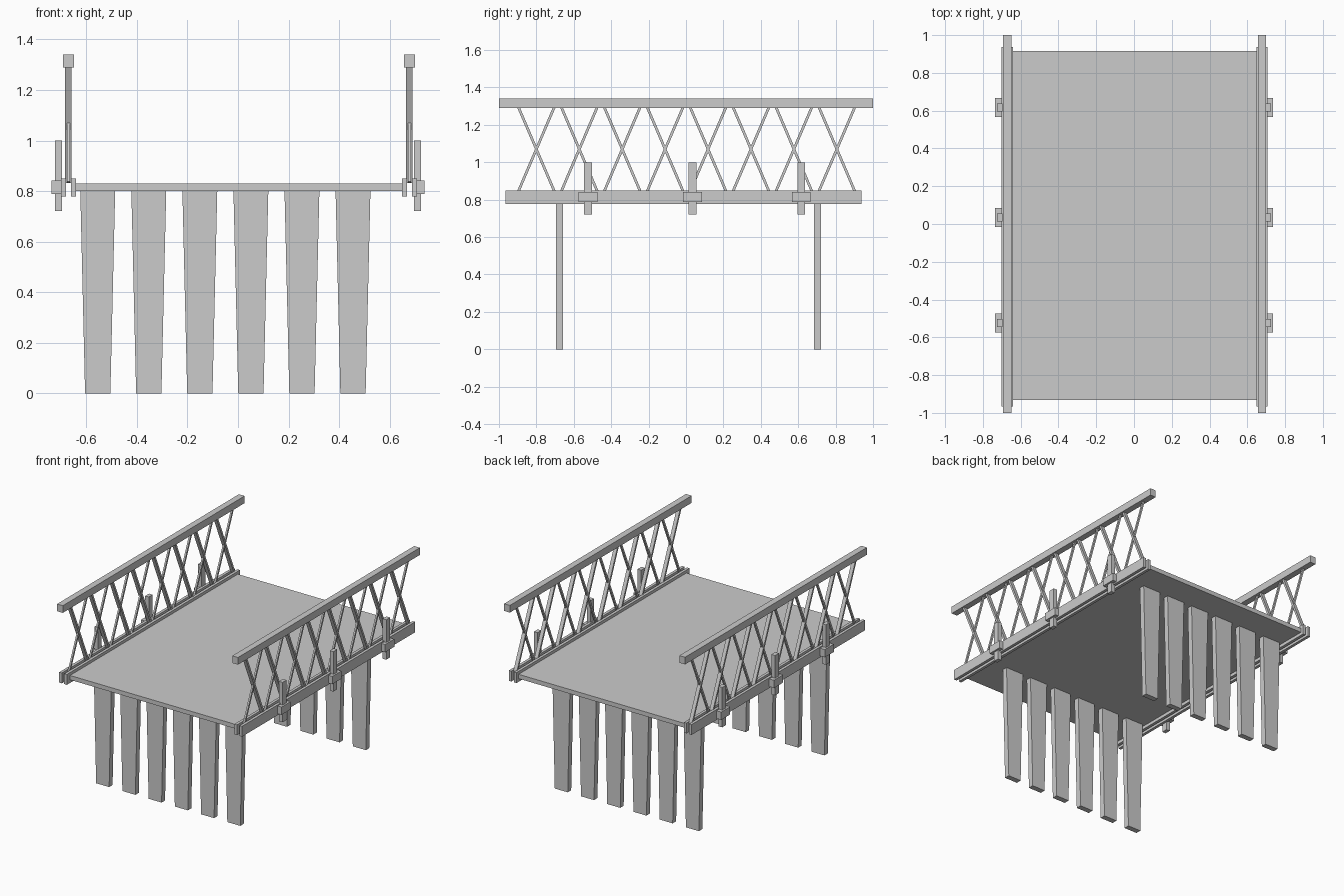
import bpy
import bmesh
from math import atan, hypot
from mathutils import Matrix, Vector

if "Cube" in bpy.data.objects:
    bpy.data.objects.remove(bpy.data.objects["Cube"])


def add_hull_box(bm, lo, hi, top_flare=0.0, matrix=Matrix()):
    """Box between two corners; the top can flare outward along x."""
    verts = bmesh.ops.create_cube(bm, size=1.0)["verts"]
    lo, hi = Vector(lo), Vector(hi)
    for v in verts:
        top = v.co.z > 0
        side = 1 if v.co.x > 0 else -1
        for i in range(3):
            v.co[i] = hi[i] if v.co[i] > 0 else lo[i]
        if top:
            v.co.x += side * top_flare
        v.co = matrix @ v.co


def finish(name, bm):
    mesh = bpy.data.meshes.new(name)
    bm.to_mesh(mesh)
    bm.free()
    obj = bpy.data.objects.new(name, mesh)
    bpy.context.collection.objects.link(obj)
    return obj


def box(name, lo, hi):
    bm = bmesh.new()
    add_hull_box(bm, lo, hi)
    return finish(name, bm)


# Deck slab
box("deck", (-0.643, -0.931, 0.80), (0.651, 0.915, 0.83))

# Two rows of piles, wider at the top
for row, y in (("front", -0.677), ("back", 0.703)):
    bm = bmesh.new()
    for i in range(6):
        x = -0.555 + 0.202 * i
        add_hull_box(bm, (x - 0.05, y - 0.019, 0), (x + 0.05, y + 0.019, 0.80), 0.019)
    finish(row + "_piles", bm)

# Railings on both sides
SLOPE = 0.427          # brace run per unit of height
Z_LOW, Z_HIGH = 0.83, 1.30
for side, s, xc in (("left", -1, -0.671), ("right", 1, 0.678)):
    # Handrail
    box(side + "_handrail", (xc - 0.022, -1, 1.29), (xc + 0.022, 1, 1.34))

    # Pair of lower beams holding the lattice between them
    for part, off in (("outer", s * 0.0195), ("inner", -s * 0.0195)):
        x = xc + off
        box(f"{side}_{part}_beam", (x - 0.01, -0.966, 0.778), (x + 0.01, 0.938, 0.85))

    # Crossed lattice braces: one direction thin, the other wide in x
    half = (Z_HIGH - Z_LOW) / 2 * hypot(1, SLOPE)
    bm = bmesh.new()
    for i in range(8):
        centre = Vector((xc, -0.80 + 0.2295 * i, 1.07))
        for lean, hx in ((-1, 0.006), (1, 0.013)):
            m = Matrix.Translation(centre) @ Matrix.Rotation(lean * atan(SLOPE), 4, "X")
            add_hull_box(bm, (-hx, -0.007, -half), (hx, 0.007, half), matrix=m)
    finish(side + "_lattice", bm)

    # Short outer posts with their clamp blocks
    posts, clamps = bmesh.new(), bmesh.new()
    for y in (-0.524, 0.035, 0.616):
        x = s * 0.711
        add_hull_box(posts, (x - 0.014, y - 0.021, 0.722), (x + 0.014, y + 0.021, 1.0))
        x = s * 0.715
        add_hull_box(clamps, (x - 0.022, y - 0.05, 0.788), (x + 0.022, y + 0.05, 0.842))
    finish(side + "_posts", posts)
    finish(side + "_clamps", clamps)
